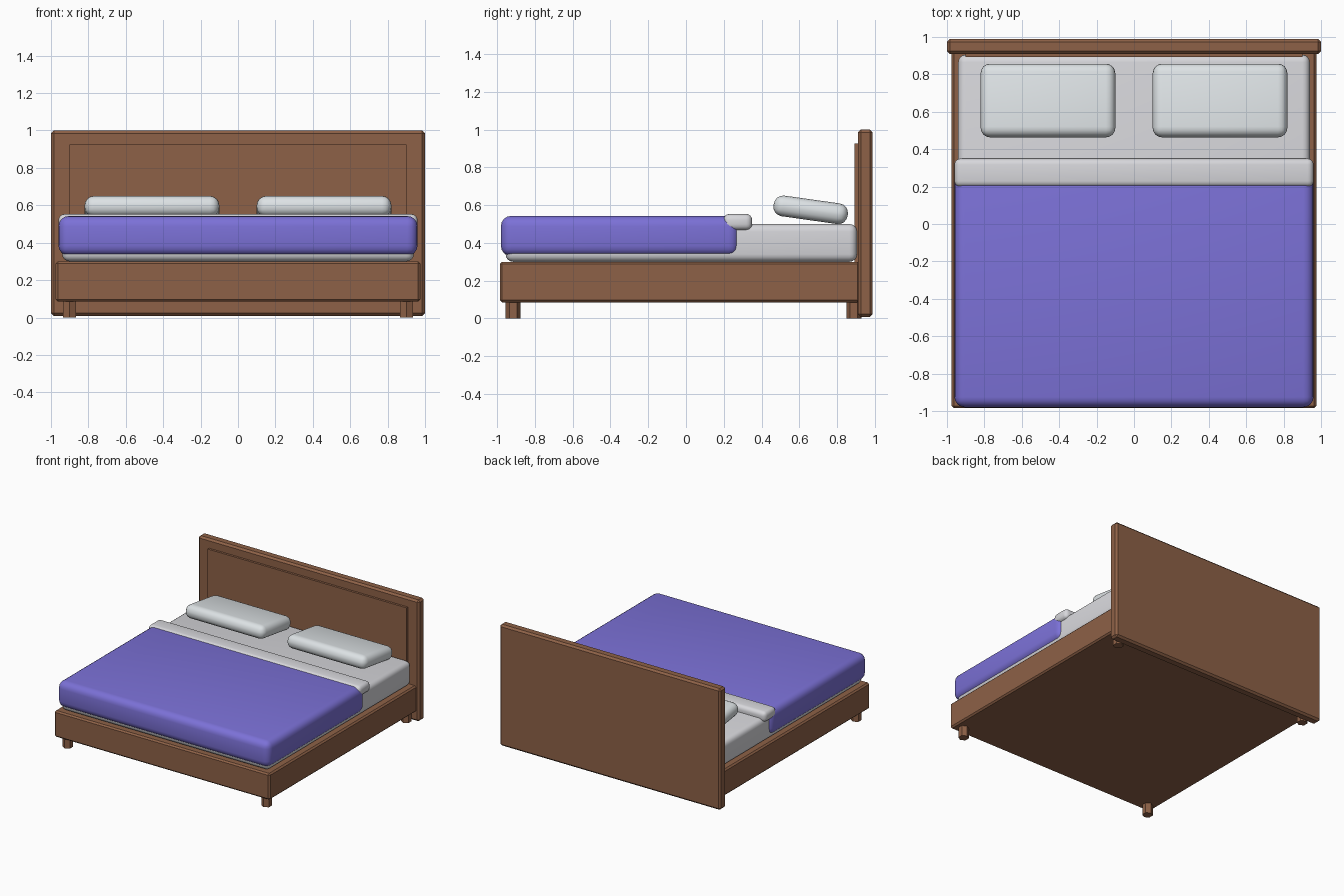
import bpy
import math
from mathutils import Vector

default = bpy.data.objects.get("Cube")
if default:
    bpy.data.objects.remove(default, do_unlink=True)


def make_material(name, rgb):
    mat = bpy.data.materials.new(name)
    mat.use_nodes = True
    colour = (*rgb, 1.0)
    mat.diffuse_color = colour
    mat.node_tree.nodes["Principled BSDF"].inputs["Base Color"].default_value = colour
    return mat


wood = make_material("brown wood", (0.27, 0.12, 0.063))
sheet = make_material("light grey sheet", (0.68, 0.68, 0.71))
pillow_cloth = make_material("pillow white", (0.72, 0.76, 0.78))
violet = make_material("violet blanket", (0.20, 0.165, 0.68))


def box(name, low, high, mat, bevel=0.0, segments=1, tilt=0.0):
    """Box between two corners, with rounded or chamfered edges."""
    low, high = Vector(low), Vector(high)
    bpy.ops.mesh.primitive_cube_add(size=1, location=(low + high) / 2)
    obj = bpy.context.object
    obj.name = name
    obj.scale = high - low
    bpy.ops.object.transform_apply(location=False, rotation=False, scale=True)
    obj.rotation_euler.x = tilt
    obj.data.materials.append(mat)
    if bevel:
        mod = obj.modifiers.new("Rounded edges", "BEVEL")
        mod.width = bevel
        mod.segments = segments
        bpy.ops.object.modifier_apply(modifier=mod.name)
    if segments > 1:
        bpy.ops.object.shade_smooth_by_angle(angle=math.radians(40))
    return obj


# Wooden base and headboard
box("bed_base", (-0.975, -0.985, 0.085), (0.975, 0.92, 0.3), wood, 0.012)
box("headboard", (-1, 0.91, 0.008), (1, 0.988, 1.0), wood, 0.015)
box("headboard_panel", (-0.9, 0.892, 0.29), (0.9, 0.915, 0.925), wood)

# Six-sided legs
for end, y in (("front", -0.915), ("back", 0.889)):
    for side, x in (("left", 0.9), ("right", -0.9)):
        bpy.ops.mesh.primitive_cylinder_add(vertices=6, radius=0.04, depth=0.1,
                                            location=(x, y, 0.05))
        leg = bpy.context.object
        leg.name = f"{end}_{side}_leg"
        leg.data.materials.append(wood)

# Mattress and bedding
box("mattress", (-0.94, -0.955, 0.3), (0.94, 0.905, 0.5), sheet, 0.04, 4)
box("blanket", (-0.96, -0.98, 0.33), (0.96, 0.28, 0.543), violet, 0.055, 4)
box("folded_sheet", (-0.96, 0.198, 0.467), (0.96, 0.35, 0.553), sheet, 0.032, 4)

# Pillows, raised at the front edge
for side, x in (("left", 0.46), ("right", -0.46)):
    box(f"{side}_pillow", (x - 0.36, 0.462, 0.52), (x + 0.36, 0.858, 0.63),
        pillow_cloth, 0.05, 4, math.radians(-8))
